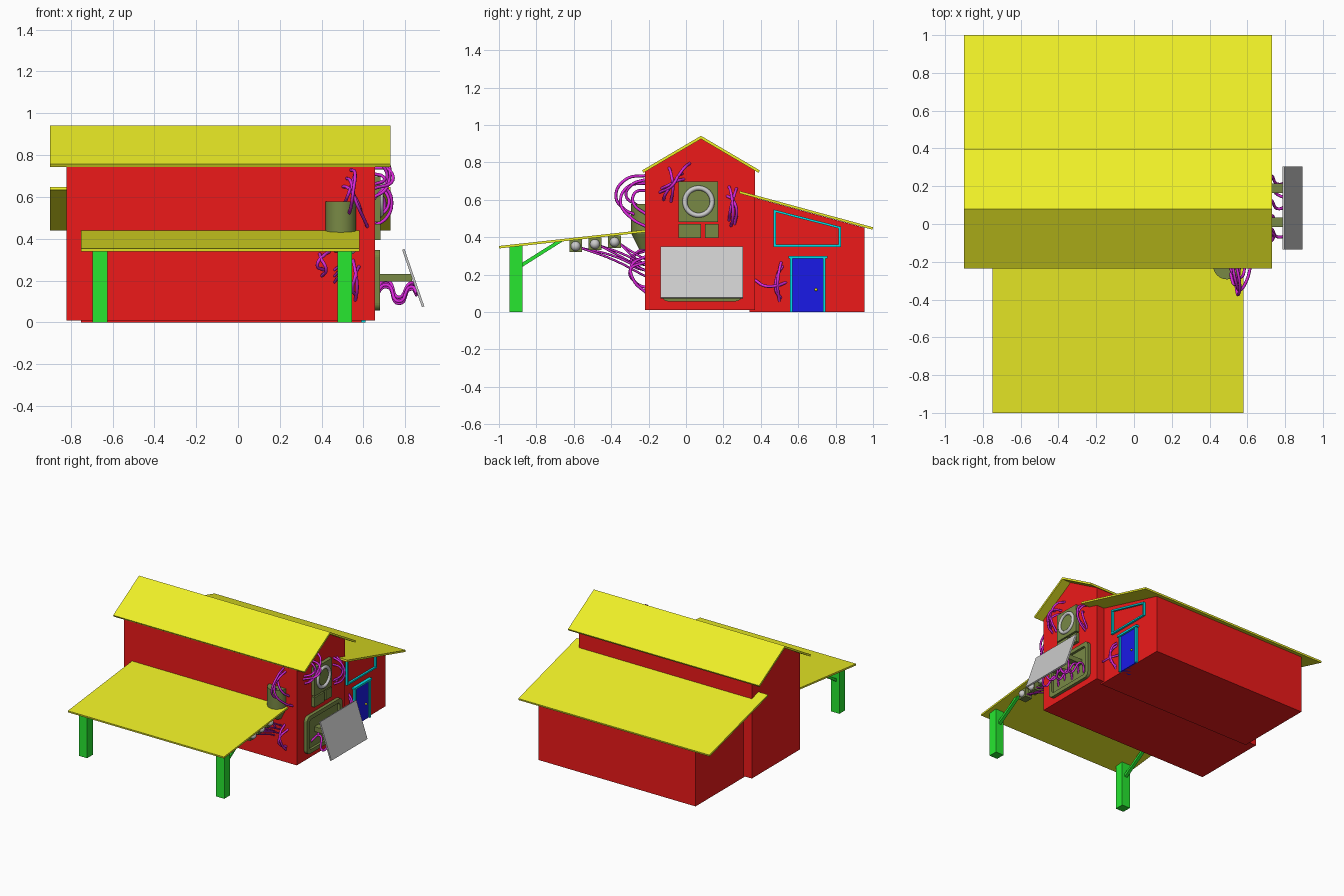
import bpy, bmesh, math
from mathutils import Vector

COL = {"red": (0.85, 0.01, 0.01), "yellow": (0.86, 0.87, 0.02), "green": (0.02, 0.8, 0.03),
       "olive": (0.19, 0.25, 0.06), "purple": (0.7, 0.02, 0.7), "cyan": (0.0, 0.75, 0.8),
       "blue": (0.01, 0.01, 0.8), "grey": None}
MATS = {}
for k, c in COL.items():
    if c:
        MATS[k] = bpy.data.materials.new(k)
        MATS[k].diffuse_color = (*c, 1)


def finish(ob, name, col):
    ob.name = name
    if col in MATS:
        ob.data.materials.append(MATS[col])
    return ob


def from_bmesh(bm, name, col):
    bmesh.ops.recalc_face_normals(bm, faces=bm.faces)
    me = bpy.data.meshes.new(name)
    bm.to_mesh(me)
    bm.free()
    ob = bpy.data.objects.new(name, me)
    bpy.context.collection.objects.link(ob)
    return finish(ob, name, col)


def prism(name, yz, x0, x1, col):
    """Extrude a (y, z) profile along x."""
    bm = bmesh.new()
    a, b = [[bm.verts.new((x, y, z)) for y, z in yz] for x in (x0, x1)]
    bm.faces.new(a)
    bm.faces.new(b)
    for i in range(len(yz)):
        j = (i + 1) % len(yz)
        bm.faces.new((a[i], a[j], b[j], b[i]))
    return from_bmesh(bm, name, col)


def ring(name, outer, inner, x0, x1, col):
    """Frame between two matching (y, z) outlines, extruded along x."""
    bm = bmesh.new()
    loops = [[bm.verts.new((x, y, z)) for y, z in p]
             for p, x in ((outer, x0), (outer, x1), (inner, x1), (inner, x0))]
    for k in range(4):
        a, b = loops[k], loops[(k + 1) % 4]
        for i in range(len(a)):
            j = (i + 1) % len(a)
            bm.faces.new((a[i], a[j], b[j], b[i]))
    return from_bmesh(bm, name, col)


def rect(y0, y1, z0, z1):
    return [(y0, z0), (y1, z0), (y1, z1), (y0, z1)]


def box(name, x0, x1, y0, y1, z0, z1, col):
    return prism(name, rect(y0, y1, z0, z1), x0, x1, col)


def rounded(y0, y1, z0, z1, r):
    pts = []
    for k, (cy, cz) in enumerate(rect(y0 + r, y1 - r, z0 + r, z1 - r)):
        for s in range(6):
            a = math.pi * (1 + k / 2 + s / 10)
            pts.append((cy + r * math.cos(a), cz + r * math.sin(a)))
    return pts


def tubes(name, paths, r=0.008):
    cu = bpy.data.curves.new(name, "CURVE")
    cu.dimensions = "3D"
    cu.bevel_depth, cu.bevel_resolution, cu.resolution_u = r, 2, 8
    cu.use_fill_caps = True
    for p in paths:
        sp = cu.splines.new("BEZIER")
        sp.bezier_points.add(len(p) - 1)
        for bp, co in zip(sp.bezier_points, p):
            bp.co = co
            bp.handle_left_type = bp.handle_right_type = "AUTO"
    ob = bpy.data.objects.new(name, cu)
    bpy.context.collection.objects.link(ob)
    return finish(ob, name, "purple")


def smooth(ob):
    for p in ob.data.polygons:
        p.use_smooth = len(p.vertices) <= 4


# House bodies
prism("main_house", [(-0.22, 0.01), (0.37, 0.01), (0.37, 0.757), (0.08, 0.927), (-0.22, 0.752)], -0.82, 0.655, "red")
prism("side_extension", [(0.34, 0), (0.955, 0), (0.955, 0.45), (0.34, 0.618)], -0.75, 0.59, "red")

# Roofs
prism("main_roof", [(-0.235, 0.757), (0.08, 0.942), (0.395, 0.757), (0.388, 0.744), (0.08, 0.925), (-0.228, 0.744)],
      -0.9, 0.73, "yellow")
prism("extension_roof", [(0.288, 0.647), (1.0, 0.453), (0.997, 0.44), (0.285, 0.634)], -0.9, 0.73, "yellow")
prism("porch_roof", [(-1.0, 0.353), (-0.21, 0.44), (-0.21, 0.427), (-0.998, 0.34)], -0.75, 0.58, "yellow")

# Porch posts and braces
for side, x in (("left", -0.66), ("right", 0.51)):
    box(side + "_post", x - 0.035, x + 0.035, -0.945, -0.875, 0, 0.352, "green")
    prism(side + "_brace", [(-0.885, 0.235), (-0.885, 0.258), (-0.69, 0.38), (-0.655, 0.38)], x - 0.012, x + 0.012, "green")

# Door with frame and knob
box("door", 0.52, 0.60, 0.568, 0.735, -0.0, 0.285, "blue")
for n, y in (("left", 0.555), ("right", 0.733)):
    box("door_jamb_" + n, 0.58, 0.61, y, y + 0.014, 0, 0.287, "cyan")
box("door_lintel", 0.58, 0.615, 0.547, 0.756, 0.285, 0.3, "cyan")
bpy.ops.mesh.primitive_uv_sphere_add(segments=12, ring_count=8, radius=0.008, location=(0.606, 0.695, 0.12))
smooth(finish(bpy.context.object, "door_knob", "yellow"))

# Slanted window frame
ring("window_frame", [(0.468, 0.348), (0.828, 0.348), (0.828, 0.456), (0.468, 0.548)],
     [(0.48, 0.36), (0.816, 0.36), (0.816, 0.447), (0.48, 0.533)], 0.58, 0.605, "cyan")

# Gable equipment: vent plate with ring, and two small boxes
box("vent_plate", 0.64, 0.682, -0.04, 0.172, 0.48, 0.697, "olive")
bpy.ops.mesh.primitive_torus_add(major_radius=0.073, minor_radius=0.013, major_segments=40, minor_segments=10,
                                 location=(0.683, 0.067, 0.59), rotation=(0, math.pi / 2, 0))
smooth(finish(bpy.context.object, "vent_ring", "grey"))
box("control_box_large", 0.64, 0.682, -0.04, 0.08, 0.395, 0.47, "olive")
box("control_box_small", 0.64, 0.678, 0.102, 0.174, 0.395, 0.47, "olive")

# Hatch: rounded frame, back plate, arms, tilted cover
ring("hatch_frame", rounded(-0.13, 0.3, 0.057, 0.347, 0.035), rounded(-0.1, 0.27, 0.087, 0.317, 0.025), 0.64, 0.68, "olive")
prism("hatch_back", rounded(-0.115, 0.285, 0.072, 0.332, 0.03), 0.64, 0.661, "olive")
for n, y in (("left", 0.01), ("right", 0.19)):
    box("hatch_arm_" + n, 0.655, 0.832, y - 0.025, y + 0.025, 0.195, 0.232, "olive")
cover = box("hatch_cover", -0.006, 0.006, -0.135, 0.305, -0.145, 0.145, "grey")
cover.location = (0.838, 0, 0.212)
cover.rotation_euler = (0, -math.atan2(0.095, 0.275), 0)

# Wall tank with tapered bottom
for n, r1, r2, z0, z1 in (("tank", 0.073, 0.073, 0.42, 0.577), ("tank_funnel", 0.03, 0.073, 0.335, 0.42)):
    bpy.ops.mesh.primitive_cone_add(vertices=32, radius1=r1, radius2=r2, depth=z1 - z0, location=(0.492, -0.22, (z0 + z1) / 2))
    smooth(finish(bpy.context.object, n, "olive"))

# Porch lamps with their cables
cables = []
for i, (y, z) in enumerate(((-0.59, 0.352), (-0.487, 0.363), (-0.382, 0.374))):
    box(f"lamp_box_{i}", 0.48, 0.54, y - 0.034, y + 0.034, z - 0.032, z + 0.036, "olive")
    bpy.ops.mesh.primitive_uv_sphere_add(segments=20, ring_count=12, radius=0.026, location=(0.54, y, z))
    smooth(finish(bpy.context.object, f"lamp_bulb_{i}", "grey"))
    for k in range(2):
        cables.append([(0.5 + 0.02 * k, y + 0.03, z - 0.01), (0.52, (y - 0.2) / 2, z - 0.05 - 0.02 * k),
                       (0.53 - 0.07 * k, -0.215, 0.22 + 0.03 * i - 0.03 * k)])
tubes("lamp_cables", cables, 0.006)

# Hoses on the front wall, gable, hatch and beside the door
tubes("upper_front_hoses", [
    [(0.54, -0.21, 0.73), (0.56, -0.32, 0.71), (0.55, -0.375, 0.62), (0.54, -0.33, 0.55), (0.53, -0.27, 0.52)],
    [(0.52, -0.21, 0.69), (0.54, -0.31, 0.67), (0.56, -0.35, 0.59), (0.6, -0.29, 0.5), (0.62, -0.21, 0.455)],
    [(0.56, -0.21, 0.71), (0.55, -0.29, 0.68), (0.53, -0.32, 0.62), (0.51, -0.26, 0.57)],
    [(0.5, -0.21, 0.65), (0.53, -0.27, 0.64), (0.57, -0.28, 0.58), (0.59, -0.21, 0.52)]])
tubes("lower_front_hoses", [
    [(0.39, -0.21, 0.33), (0.4, -0.28, 0.3), (0.42, -0.29, 0.26), (0.4, -0.21, 0.22)],
    [(0.44, -0.21, 0.34), (0.41, -0.26, 0.32), (0.38, -0.28, 0.28), (0.41, -0.21, 0.25)],
    [(0.55, -0.21, 0.3), (0.56, -0.29, 0.25), (0.57, -0.28, 0.17), (0.56, -0.21, 0.1)],
    [(0.58, -0.21, 0.27), (0.56, -0.3, 0.22), (0.55, -0.26, 0.15), (0.57, -0.21, 0.13)]])
tubes("gable_left_hoses", [
    [(0.65, 0.02, 0.795), (0.71, -0.01, 0.77), (0.725, -0.06, 0.7), (0.7, -0.11, 0.63), (0.65, -0.12, 0.6)],
    [(0.65, -0.02, 0.74), (0.72, -0.04, 0.73), (0.74, -0.07, 0.68), (0.65, -0.14, 0.64)],
    [(0.65, -0.09, 0.77), (0.7, -0.08, 0.74), (0.71, -0.07, 0.67), (0.65, -0.08, 0.59)],
    [(0.65, -0.01, 0.71), (0.69, -0.05, 0.7), (0.7, -0.09, 0.68), (0.65, -0.13, 0.66)]])
tubes("gable_right_hoses", [
    [(0.65, 0.23, 0.67), (0.71, 0.24, 0.64), (0.735, 0.25, 0.57), (0.71, 0.25, 0.5), (0.65, 0.24, 0.46)],
    [(0.65, 0.27, 0.66), (0.7, 0.26, 0.63), (0.72, 0.24, 0.56), (0.65, 0.23, 0.49)],
    [(0.65, 0.22, 0.62), (0.69, 0.25, 0.6), (0.7, 0.27, 0.55), (0.65, 0.26, 0.47)]])
tubes("hatch_hoses", [
    [(0.655, y, z), (0.71, y + 0.03, z + 0.05), (0.77, y - 0.02, z - 0.03), (0.83, y + d, z + 0.04), (0.855, y, z + 0.01)]
    for y, z, d in ((-0.05, 0.13, 0.02), (0.02, 0.15, -0.03), (0.1, 0.12, 0.03), (0.17, 0.14, -0.02), (0.23, 0.12, 0.02))])
tubes("door_side_hoses", [
    [(0.58, 0.51, 0.27), (0.62, 0.5, 0.23), (0.63, 0.49, 0.15), (0.58, 0.5, 0.05)],
    [(0.58, 0.52, 0.25), (0.62, 0.49, 0.2), (0.62, 0.48, 0.12), (0.58, 0.51, 0.07)],
    [(0.6, 0.37, 0.17), (0.63, 0.42, 0.14), (0.63, 0.48, 0.14), (0.58, 0.54, 0.16)]])
